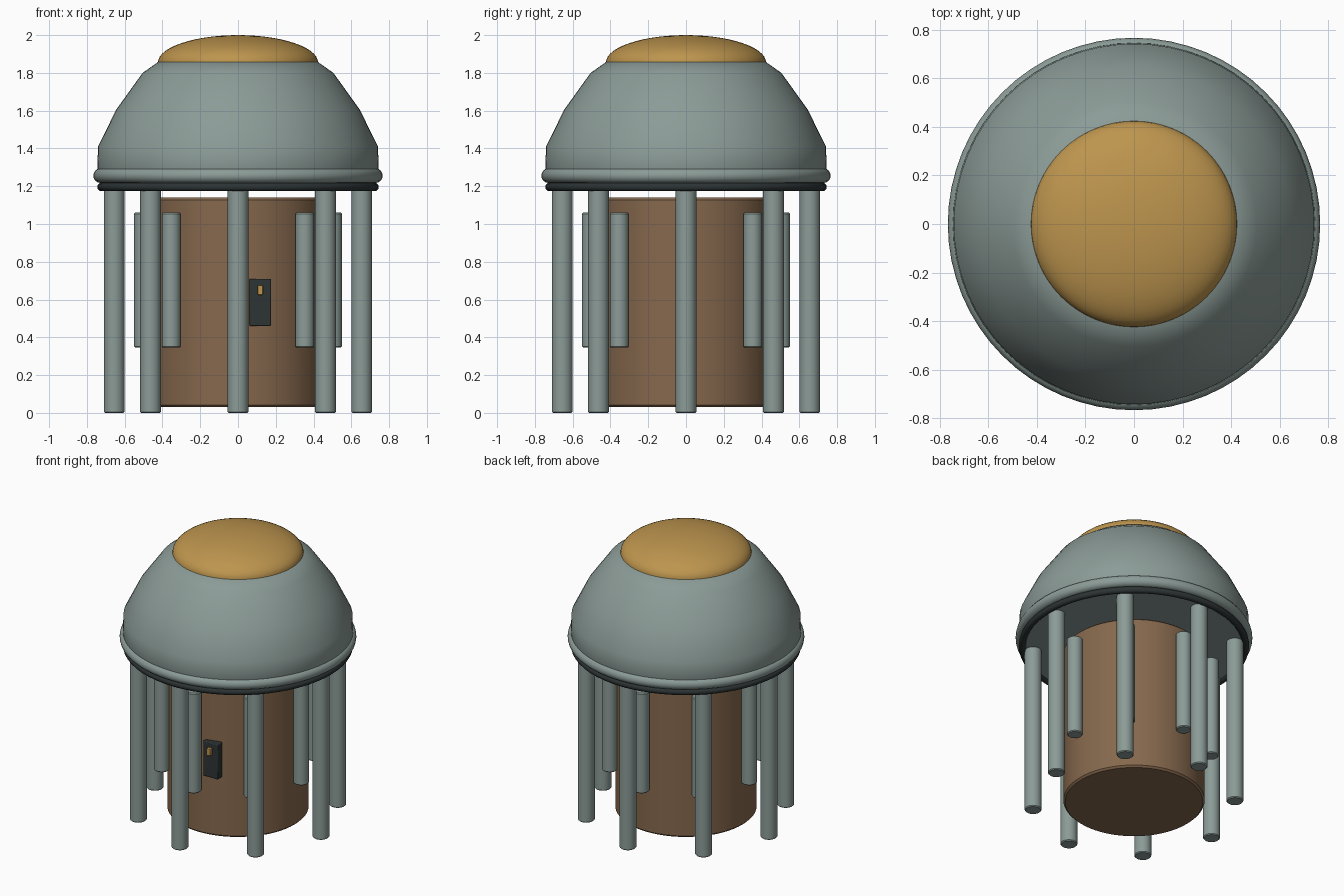
import bpy, math

if "Cube" in bpy.data.objects:
    bpy.data.objects.remove(bpy.data.objects["Cube"])


def material(name, rgb):
    m = bpy.data.materials.new(name)
    m.diffuse_color = (*rgb, 1)
    m.use_nodes = True
    m.node_tree.nodes["Principled BSDF"].inputs["Base Color"].default_value = m.diffuse_color
    return m


GREY = material("grey_green_metal", (0.26, 0.33, 0.31))
BROWN = material("brown_wood", (0.24, 0.14, 0.075))
GOLD = material("gold", (0.51, 0.30, 0.076))
DARK = material("dark_grey", (0.026, 0.034, 0.034))


def finish(ob, name, mat, angle=40):
    ob.name = ob.data.name = name
    ob.data.materials.clear()
    ob.data.materials.append(mat)
    bpy.ops.object.select_all(action='DESELECT')
    ob.select_set(True)
    bpy.context.view_layer.objects.active = ob
    bpy.ops.object.shade_smooth_by_angle(angle=math.radians(angle))
    return ob


def lathe(name, profile, mat, n=64):
    """Revolve (radius, z) points, bottom to top; radius 0 is a pole."""
    verts, rings, faces = [], [], []
    for r, z in profile:
        k = 1 if r == 0 else n
        rings.append([len(verts) + i for i in range(k)])
        verts += [(r * math.cos(math.tau * i / n), r * math.sin(math.tau * i / n), z)
                  for i in range(k)]
    for a, b in zip(rings, rings[1:]):
        for i in range(n):
            j = (i + 1) % n
            if len(a) == 1:
                faces.append((a[0], b[j], b[i]))
            elif len(b) == 1:
                faces.append((a[i], a[j], b[0]))
            else:
                faces.append((a[i], a[j], b[j], b[i]))
    me = bpy.data.meshes.new(name)
    me.from_pydata(verts, [], faces)
    ob = bpy.data.objects.new(name, me)
    bpy.context.collection.objects.link(ob)
    return finish(ob, name, mat)


def ring(name, major, minor, z, mat):
    bpy.ops.mesh.primitive_torus_add(major_radius=major, minor_radius=minor,
                                     major_segments=64, minor_segments=16, location=(0, 0, z))
    return finish(bpy.context.object, name, mat, 60)


def box(name, lo, hi, mat, bevel):
    bpy.ops.mesh.primitive_cube_add(size=1, location=[(a + b) / 2 for a, b in zip(lo, hi)])
    ob = bpy.context.object
    ob.scale = [b - a for a, b in zip(lo, hi)]
    bpy.ops.object.transform_apply(location=False, rotation=False, scale=True)
    mod = ob.modifiers.new("bevel", 'BEVEL')
    mod.width, mod.segments = bevel, 2
    return finish(ob, name, mat)


def posts(name, ring_radius, r, z0, z1):
    """Eight slightly bevelled posts in a circle."""
    b = 0.006
    for i in range(8):
        a = math.tau * i / 8
        ob = lathe(f"{name}_{i + 1}", [(0, z0), (r - b, z0), (r, z0 + b),
                                       (r, z1 - b), (r - b, z1), (0, z1)], GREY, 24)
        ob.location = (ring_radius * math.cos(a), ring_radius * math.sin(a), 0)


# drum-shaped body
lathe("body", [(0, 0.03), (0.445, 0.03), (0.457, 0.042),
               (0.457, 1.128), (0.445, 1.14), (0, 1.14)], BROWN)

# outer and inner circles of posts
posts("outer_post", 0.655, 0.055, 0.0, 1.195)
posts("inner_post", 0.5, 0.05, 0.345, 1.06)

# dome with closed underside
lathe("dome", [(0, 1.19), (0.70, 1.19), (0.72, 1.22), (0.745, 1.29), (0.741, 1.41),
               (0.645, 1.605), (0.505, 1.80), (0.42, 1.86), (0, 1.865)], GREY)

# rims at the foot of the dome
ring("dome_rim", 0.727, 0.039, 1.256, GREY)
ring("dark_rim", 0.723, 0.022, 1.196, DARK)

# gold cap: upper half of a flattened sphere
cap = [(0, 1.855)]
cap += [(0.424 * math.cos(t), 1.855 + 0.145 * math.sin(t))
        for t in (math.pi / 2 * i / 14 for i in range(14))]
lathe("gold_cap", cap + [(0, 2.0)], GOLD)

# lock plate and gold latch on the front
box("lock_plate", (0.06, -0.48, 0.46), (0.175, -0.425, 0.71), DARK, 0.006)
box("latch", (0.103, -0.503, 0.625), (0.132, -0.47, 0.675), GOLD, 0.003)
